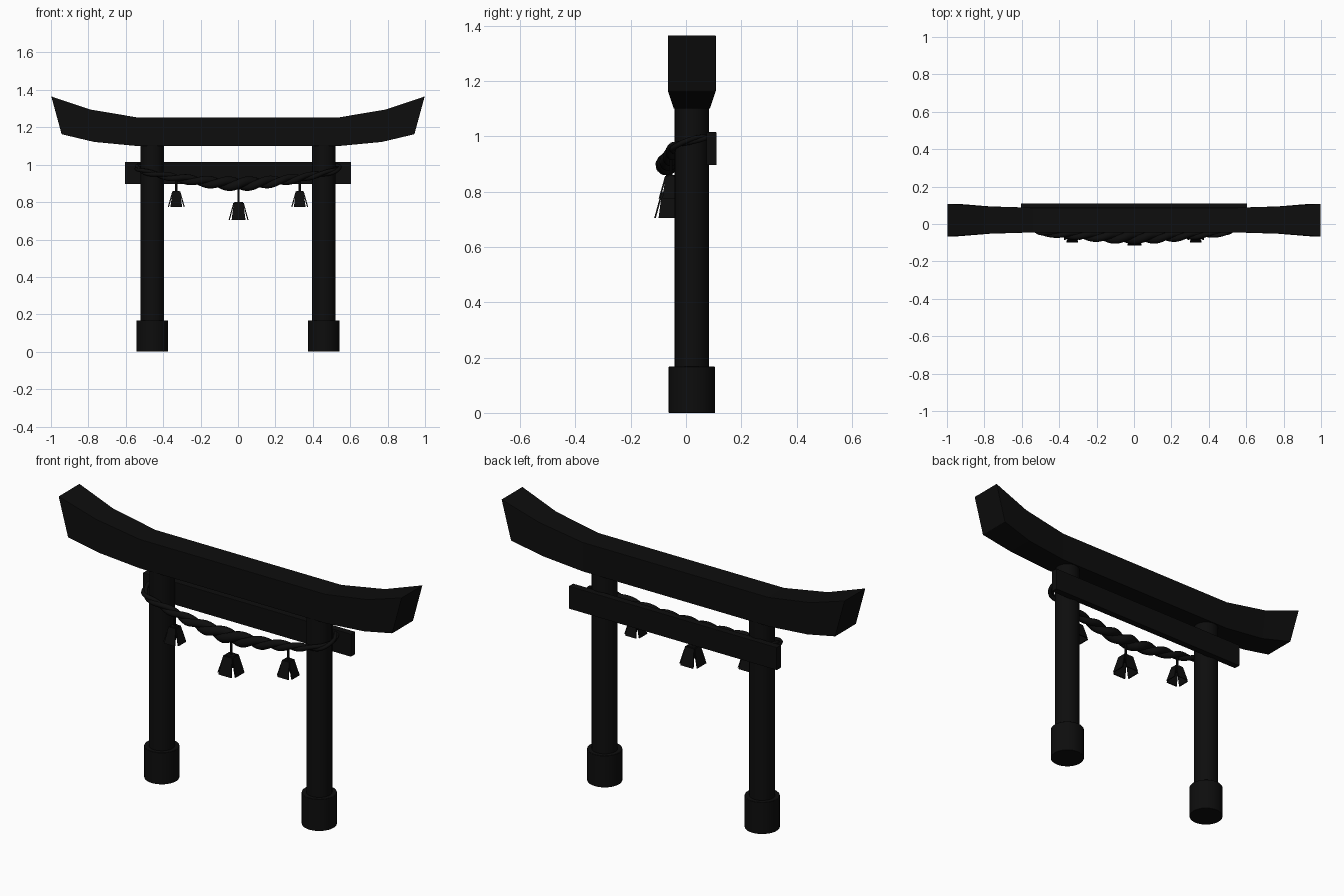
import bpy, bmesh, math
from mathutils import Vector

if "Cube" in bpy.data.objects:
    bpy.data.objects.remove(bpy.data.objects["Cube"])

YC = 0.021  # depth centre of posts and top beam


def finish(name, bm, bevel=0.0, smooth=False):
    bmesh.ops.recalc_face_normals(bm, faces=bm.faces[:])
    me = bpy.data.meshes.new(name)
    bm.to_mesh(me)
    bm.free()
    ob = bpy.data.objects.new(name, me)
    bpy.context.collection.objects.link(ob)
    if bevel:
        m = ob.modifiers.new("bevel", 'BEVEL')
        m.width, m.segments, m.limit_method = bevel, 2, 'ANGLE'
    if smooth:
        activate(ob)
        bpy.ops.object.shade_smooth_by_angle(angle=math.radians(35))
    return ob


def activate(ob):
    bpy.ops.object.select_all(action='DESELECT')
    ob.select_set(True)
    bpy.context.view_layer.objects.active = ob


def cylinder(name, x, y, z0, z1, r0, r1=None, sides=32, bevel=0.0):
    bm = bmesh.new()
    bmesh.ops.create_cone(bm, cap_ends=True, segments=sides, radius1=r0,
                          radius2=r0 if r1 is None else r1, depth=z1 - z0)
    bmesh.ops.translate(bm, verts=bm.verts, vec=(x, y, (z0 + z1) / 2))
    return finish(name, bm, bevel, True)


def loft(name, rings, bevel=0.0):
    bm = bmesh.new()
    vs = [[bm.verts.new(p) for p in r] for r in rings]
    n = len(vs[0])
    for a, b in zip(vs, vs[1:]):
        for i in range(n):
            bm.faces.new((a[i], a[(i + 1) % n], b[(i + 1) % n], b[i]))
    bm.faces.new(vs[0])
    bm.faces.new(vs[-1])
    return finish(name, bm, bevel)


# posts and their footings
for side, s in (("left", -1), ("right", 1)):
    cylinder(side + "_post", s * 0.458, YC, 0.1, 1.12, 0.062)
    cylinder(side + "_footing", s * 0.458, YC, 0, 0.167, 0.084, bevel=0.002)

# upswept top beam: bottom x, bottom z, top x, top z, half depth
half = [(0.54, 1.10, 0.54, 1.253, 0.066), (0.77, 1.122, 0.79, 1.295, 0.073),
        (0.943, 1.163, 0.998, 1.365, 0.087)]
stations = [(-a, b, -c, d, w) for a, b, c, d, w in reversed(half)] + half
loft("top_beam", [[(bx, YC - w, bz), (bx, YC + w, bz), (tx, YC + w, tz), (tx, YC - w, tz)]
                  for bx, bz, tx, tz, w in stations], 0.002)

# lower tie beam behind the posts
loft("tie_beam", [[(x, 0.074, 0.896), (x, 0.110, 0.896), (x, 0.110, 1.015), (x, 0.074, 1.015)]
                  for x in (-0.605, 0.605)], 0.002)

# rope path (x, y, z, radius), wrapped around the outside of the posts
rope_half = [(0, -0.07, 0.897, 0.039), (0.15, -0.068, 0.906, 0.033), (0.3, -0.06, 0.925, 0.026),
             (0.42, -0.054, 0.946, 0.02), (0.51, -0.042, 0.965, 0.016),
             (0.542, 0.02, 0.985, 0.014), (0.52, 0.078, 0.998, 0.013)]
keys = [Vector((-a, b, c, d)) for a, b, c, d in rope_half[:0:-1]] + [Vector(k) for k in rope_half]


def catmull(k, i, t):
    p0, p1, p2, p3 = (k[min(max(j, 0), len(k) - 1)] for j in (i - 1, i, i + 1, i + 2))
    return 0.5 * (2 * p1 + (p2 - p0) * t + (2 * p0 - 5 * p1 + 4 * p2 - p3) * t ** 2
                  + (3 * p1 - p0 - 3 * p2 + p3) * t ** 3)


STEPS = 14
path = [catmull(keys, i, j / STEPS) for i in range(len(keys) - 1) for j in range(STEPS)] + [keys[-1]]

# twisted rope strands
for k in range(2):
    cu = bpy.data.curves.new("rope_strand", 'CURVE')
    cu.dimensions, cu.bevel_depth, cu.bevel_resolution = '3D', 1.0, 3
    cu.use_fill_caps = True
    sp = cu.splines.new('POLY')
    sp.points.add(len(path) - 1)
    length = 0.0
    for i, p in enumerate(path):
        if i:
            length += (p.xyz - path[i - 1].xyz).length
        tan = (path[min(i + 1, len(path) - 1)].xyz - path[max(i - 1, 0)].xyz).normalized()
        u = tan.cross(Vector((0, 0, 1))).normalized()
        v = u.cross(tan)
        a = math.tau * length / 0.22 + math.pi * k
        c = p.xyz + (u * math.cos(a) + v * math.sin(a)) * p.w * 0.4
        sp.points[i].co = (*c, 1)
        sp.points[i].radius = p.w * 0.64
    ob = bpy.data.objects.new("rope_strand_%d" % (k + 1), cu)
    bpy.context.collection.objects.link(ob)
    activate(ob)
    bpy.ops.object.convert(target='MESH')
    bpy.ops.object.shade_smooth()


# tassels: cord, small cap and four flared flaps
def tassel(name, x, y, z_rope, z_top, z_bot, r_top, r_bot):
    cylinder(name + "_cord", x, y, z_top - 0.005, z_rope, 0.006, sides=10)
    cylinder(name + "_cap", x, y, z_top - 0.02, z_top, r_top, r_top * 0.8, sides=12)
    bm = bmesh.new()
    for q in range(4):
        ang = q * math.pi / 2
        c, s = math.cos(ang), math.sin(ang)
        ring = []
        for r, z, w in ((r_top, z_top - 0.004, r_top * 0.9), (r_bot, z_bot, r_bot * 0.7)):
            ring.append([bm.verts.new((x + c * rr - s * ww, y + s * rr + c * ww, z))
                         for rr, ww in ((r, -w), (r, w), (r - 0.006, w), (r - 0.006, -w))])
        a, b = ring
        for i in range(4):
            bm.faces.new((a[i], a[(i + 1) % 4], b[(i + 1) % 4], b[i]))
        bm.faces.new(a)
        bm.faces.new(b)
    finish(name + "_flaps", bm)


tassel("centre_tassel", 0.003, -0.062, 0.88, 0.80, 0.705, 0.028, 0.053)
for side, s in (("left", -1), ("right", 1)):
    tassel(side + "_tassel", s * 0.33, -0.054, 0.92, 0.86, 0.775, 0.022, 0.045)

# near-black finish on every part
black = bpy.data.materials.new("black_finish")
black.diffuse_color = (0.004, 0.004, 0.004, 1)
black.use_nodes = True
black.node_tree.nodes["Principled BSDF"].inputs["Base Color"].default_value = black.diffuse_color
for ob in bpy.context.scene.objects:
    ob.data.materials.clear()
    ob.data.materials.append(black)
